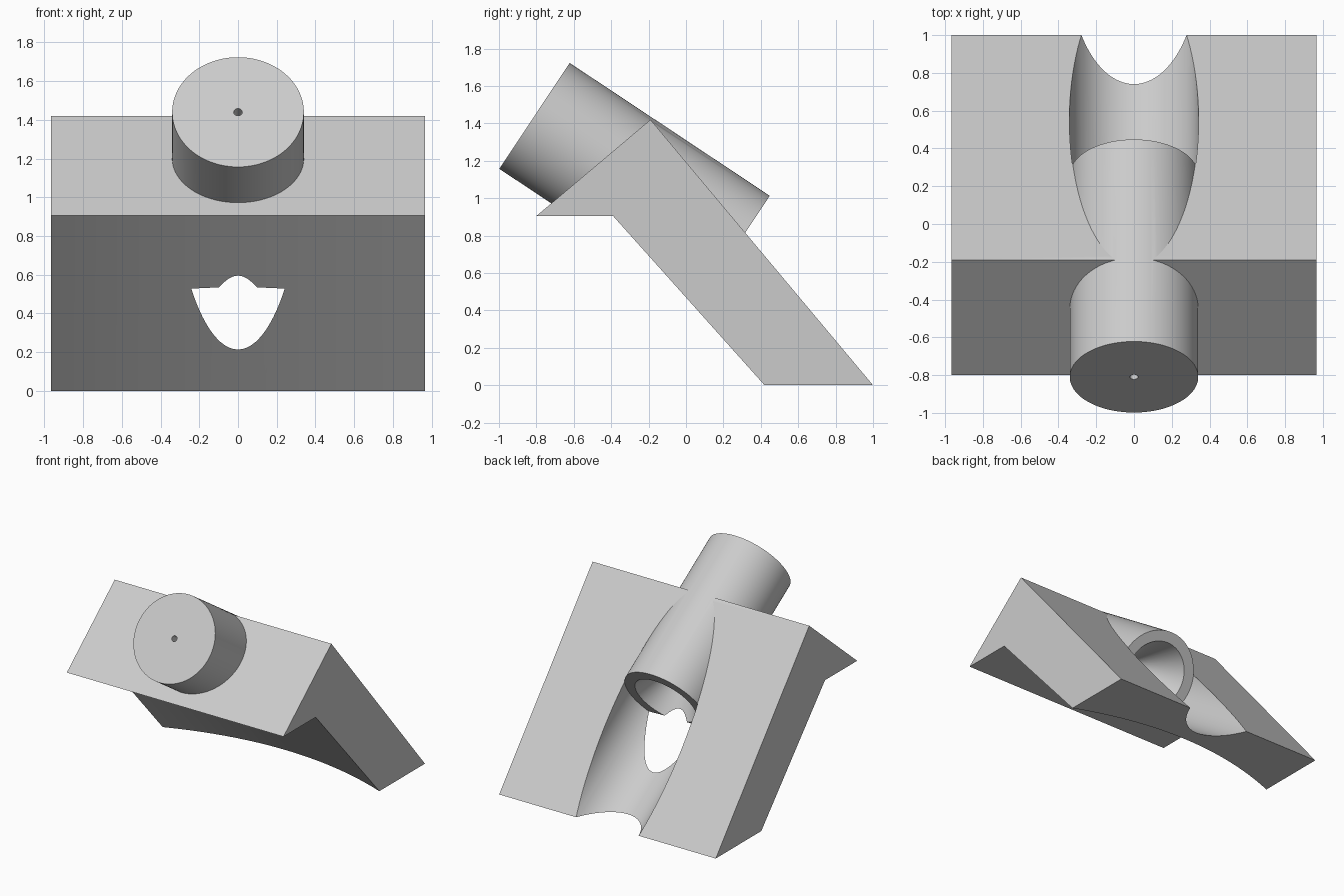
import bpy, bmesh, math
from mathutils import Vector

if "Cube" in bpy.data.objects:
    bpy.data.objects.remove(bpy.data.objects["Cube"])

grey = bpy.data.materials.new("light_grey")
grey.use_nodes = True
grey.diffuse_color = (0.6, 0.6, 0.6, 1)
grey.node_tree.nodes["Principled BSDF"].inputs["Base Color"].default_value = (0.6, 0.6, 0.6, 1)

# Sloping tube axis, measured from the centre of its front face
START = Vector((0, -0.81, 1.44))
AXIS = Vector((0, 0.833, -0.553)).normalized()
SIDE = Vector((1, 0, 0))
UP = SIDE.cross(AXIS)
LENGTH = 1.284
HALF_WIDTH = 0.965


def loft(name, rings):
    """Skin a list of equal closed rings and cap both ends."""
    bm = bmesh.new()
    loops = [[bm.verts.new(p) for p in ring] for ring in rings]
    n = len(loops[0])
    for a, b in zip(loops, loops[1:]):
        for i in range(n):
            j = (i + 1) % n
            bm.faces.new((a[i], a[j], b[j], b[i]))
    bm.faces.new(loops[0][::-1])
    bm.faces.new(loops[-1])
    bmesh.ops.recalc_face_normals(bm, faces=bm.faces)
    mesh = bpy.data.meshes.new(name)
    bm.to_mesh(mesh)
    bm.free()
    mesh.materials.append(grey)
    obj = bpy.data.objects.new(name, mesh)
    bpy.context.collection.objects.link(obj)
    return obj


def turned(name, stations, sides=128):
    """Round solid along the tube axis from (distance, radius) stations."""
    angles = [2 * math.pi * (i + 0.5) / sides for i in range(sides)]
    return loft(name, [[START + AXIS * s + (SIDE * math.cos(a) + UP * math.sin(a)) * r
                        for a in angles] for s, r in stations])


def combine(target, tool, operation):
    mod = target.modifiers.new(tool.name, 'BOOLEAN')
    mod.operation = operation
    mod.solver = 'EXACT'
    mod.object = tool
    bpy.ops.object.select_all(action='DESELECT')
    bpy.context.view_layer.objects.active = target
    target.select_set(True)
    bpy.ops.object.modifier_apply(modifier=mod.name)
    bpy.data.objects.remove(tool)


# Wedge block with a ridge across the top
section = [(-1.0, 0.736), (-0.19, 1.42), (1.0, 0), (0.2, 0)]
block = loft("sloped_block", [[(x, y, z) for y, z in section]
                              for x in (-HALF_WIDTH, HALF_WIDTH)])

# Tube through the ridge, then the open channel beyond its end
combine(block, turned("tube", [(0, 0.34), (LENGTH + 0.02, 0.34)]), 'UNION')
combine(block, turned("channel_cutter", [(LENGTH, 0.342), (3.2, 0.342)]), 'DIFFERENCE')


# Hollowed underside with a flat ledge at the front
def underside_ring(z, steps=48):
    ring = [(1.1, -2, z), (-1.1, -2, z)]
    for i in range(steps + 1):
        x = -1.1 + 2.2 * i / steps
        ring.append((x, 0.42 - 0.895 * z + 0.19 * (1 - (x / HALF_WIDTH) ** 2), z))
    return ring


combine(block, loft("underside_cutter", [underside_ring(-0.1), underside_ring(0.905)]), 'DIFFERENCE')

# Tapered bore with a pinhole through the front face
taper = 0.54
bore = [(-0.1, 0.022), (LENGTH - 0.233 / taper, 0.022), (LENGTH + 0.02, 0.255 + 0.02 * taper)]
combine(block, turned("bore_cutter", bore), 'DIFFERENCE')

bpy.ops.object.shade_smooth_by_angle(angle=math.radians(25))
